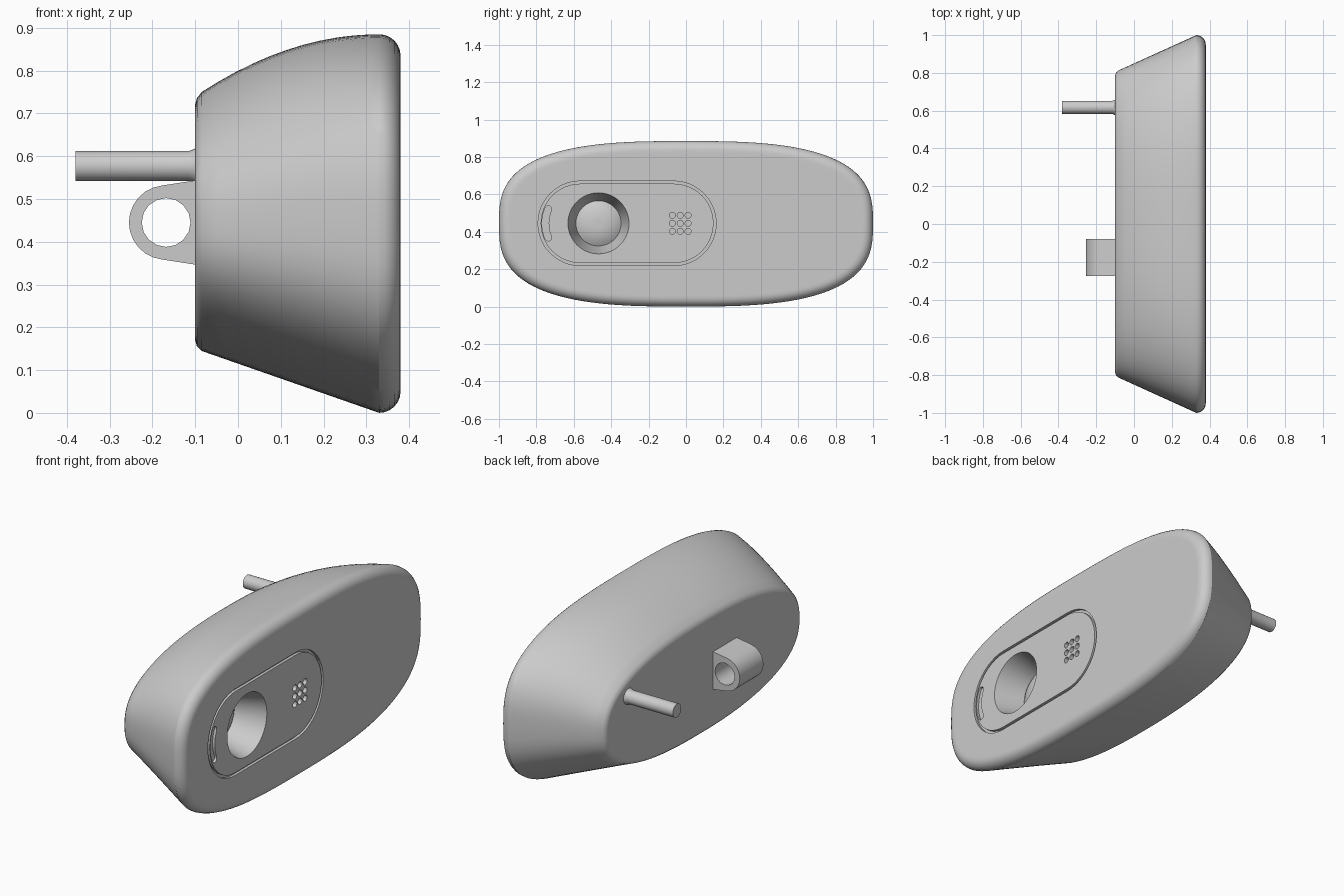
import bpy, bmesh
from math import sin, cos, pi, copysign

cube = bpy.data.objects.get("Cube")
if cube:
    bpy.data.objects.remove(cube, do_unlink=True)

grey = bpy.data.materials.new("light_grey")
grey.use_nodes = True
colour = (0.6, 0.6, 0.6, 1)
grey.diffuse_color = colour
grey.node_tree.nodes["Principled BSDF"].inputs["Base Color"].default_value = colour

MID = 0.445     # height of the centre line
FACE = 0.38     # x of the flat front plate


def loft(name, rings, wrap=False):
    """Skin rings of equal length; cap the ends, or join last to first."""
    bm = bmesh.new()
    loops = [[bm.verts.new(p) for p in ring] for ring in rings]
    pairs = list(zip(loops, loops[1:]))
    if wrap:
        pairs.append((loops[-1], loops[0]))
    for a, b in pairs:
        n = len(a)
        for i in range(n):
            j = (i + 1) % n
            bm.faces.new((a[i], a[j], b[j], b[i]))
    if not wrap:
        bm.faces.new(loops[0])
        bm.faces.new(loops[-1])
    bmesh.ops.recalc_face_normals(bm, faces=bm.faces)
    mesh = bpy.data.meshes.new(name)
    bm.to_mesh(mesh)
    bm.free()
    obj = bpy.data.objects.new(name, mesh)
    bpy.context.collection.objects.link(obj)
    mesh.materials.append(grey)
    return obj


def circle(x, y, z, r, n):
    return [(x, y + r * cos(2 * pi * i / n), z + r * sin(2 * pi * i / n)) for i in range(n)]


def turned(name, y, z, profile, n=32):
    """Part turned about an axis along x; profile is (x, radius) pairs."""
    return loft(name, [circle(x, y, z, r, n) for x, r in profile])


def activate(obj):
    bpy.ops.object.select_all(action='DESELECT')
    obj.select_set(True)
    bpy.context.view_layer.objects.active = obj


def smooth(obj):
    activate(obj)
    bpy.ops.object.shade_smooth_by_angle(angle=pi / 6)


def cut(obj, cutter):
    mod = obj.modifiers.new("cut", 'BOOLEAN')
    mod.operation = 'DIFFERENCE'
    mod.solver = 'EXACT'
    mod.object = cutter
    activate(obj)
    bpy.ops.object.modifier_apply(modifier=mod.name)
    bpy.data.objects.remove(cutter, do_unlink=True)


# Housing: rounded oval sections widening toward the front plate
def section(x, inset, n=112):
    t = min(max((x + 0.1) / 0.43, 0), 1)
    half_y = 0.805 + 0.195 * t - inset
    top = 0.295 + 0.145 * (1 - (1 - t) ** 2) - inset
    bottom = 0.295 + 0.15 * t - inset
    power = 2 / (2.45 + 0.45 * t)
    ring = []
    for i in range(n):
        a = 2 * pi * i / n
        c, s = cos(a), sin(a)
        half_z = top if s > 0 else bottom
        ring.append((x, half_y * copysign(abs(c) ** power, c),
                     MID + half_z * copysign(abs(s) ** power, s)))
    return ring


stations = [(-0.1, 0.03), (-0.1, 0.018), (-0.096, 0.007), (-0.085, 0)]
stations += [(-0.085 + 0.0395 * i, 0) for i in range(1, 11)]
stations += [(0.33 + 0.05 * sin(k * pi / 12), 0.05 * (1 - cos(k * pi / 12))) for k in range(7)]
stations += [(FACE, 0.062)]
housing = loft("housing", [section(x, d) for x, d in stations])


# Stadium-shaped groove around the front panel
def stadium(x, r, n=24):
    left = [(x, -0.565 - r * sin(pi * i / n), MID + r * cos(pi * i / n)) for i in range(n + 1)]
    right = [(x, -0.065 + r * sin(pi * i / n), MID - r * cos(pi * i / n)) for i in range(n + 1)]
    return left + right


cut(housing, loft("groove_cutter", [stadium(0.365, 0.212), stadium(0.365, 0.226),
                                    stadium(0.39, 0.226), stadium(0.39, 0.212)], wrap=True))

# Conical lens recess
LENS_Y = -0.468
cut(housing, turned("recess_cutter", LENS_Y, MID, [(0.22, 0.12), (0.39, 0.166)], 48))

# Microphone holes
for row in (-1, 0, 1):
    for col in (-1, 0, 1):
        cut(housing, turned("hole_cutter", -0.031 + 0.042 * col, MID + 0.043 * row,
                            [(0.355, 0.016), (0.39, 0.016)], 16))


# Curved indicator slot
def slot(x, n=10, mid=0.187, w=0.018, spread=0.42):
    ring = []
    for r, way in ((mid + w, 1), (mid - w, -1)):
        for i in range(n + 1):
            a = way * spread * (2 * i / n - 1)
            ring.append((x, -0.565 - r * cos(a), MID + r * sin(a)))
        # rounded end
        e = way * spread
        for k in range(1, 6):
            b = k * pi / 6
            rr = mid + way * w * cos(b)
            aa = e + way * w * sin(b) / mid
            ring.append((x, -0.565 - rr * cos(aa), MID + rr * sin(aa)))
    return ring


cut(housing, loft("slot_cutter", [slot(0.367), slot(0.39)]))
smooth(housing)

# Domed lens with a small centre facet
smooth(turned("lens", LENS_Y, MID, [(0.21, 0.121), (0.222, 0.121), (0.235, 0.1), (0.244, 0.075),
                                    (0.25, 0.05), (0.252, 0.025)], 48))
turned("lens_centre", LENS_Y, MID, [(0.245, 0.024), (0.256, 0.024)], 4)

# Rear pin with a flared root
smooth(turned("rear_pin", 0.617, 0.577, [(-0.38, 0.035), (-0.115, 0.035), (-0.106, 0.038),
                                         (-0.09, 0.046)]))

# Rear hinge lug: rounded tab with a bore running along y
LUG_X = -0.168


def lug_outline(y, n=12):
    arc = [(LUG_X - 0.087 * cos(a), y, MID + 0.087 * sin(a))
           for a in (-1.45 + 2.9 * i / n for i in range(n + 1))]
    return [(-0.09, y, MID - 0.1)] + arc + [(-0.09, y, MID + 0.1)]


def bore(y, n=16):
    return [(LUG_X + 0.057 * cos(2 * pi * i / n), y, MID + 0.057 * sin(2 * pi * i / n))
            for i in range(n)]


lug = loft("hinge_lug", [lug_outline(-0.275), lug_outline(-0.08)])
cut(lug, loft("bore_cutter", [bore(-0.4), bore(0.1)]))
smooth(lug)
